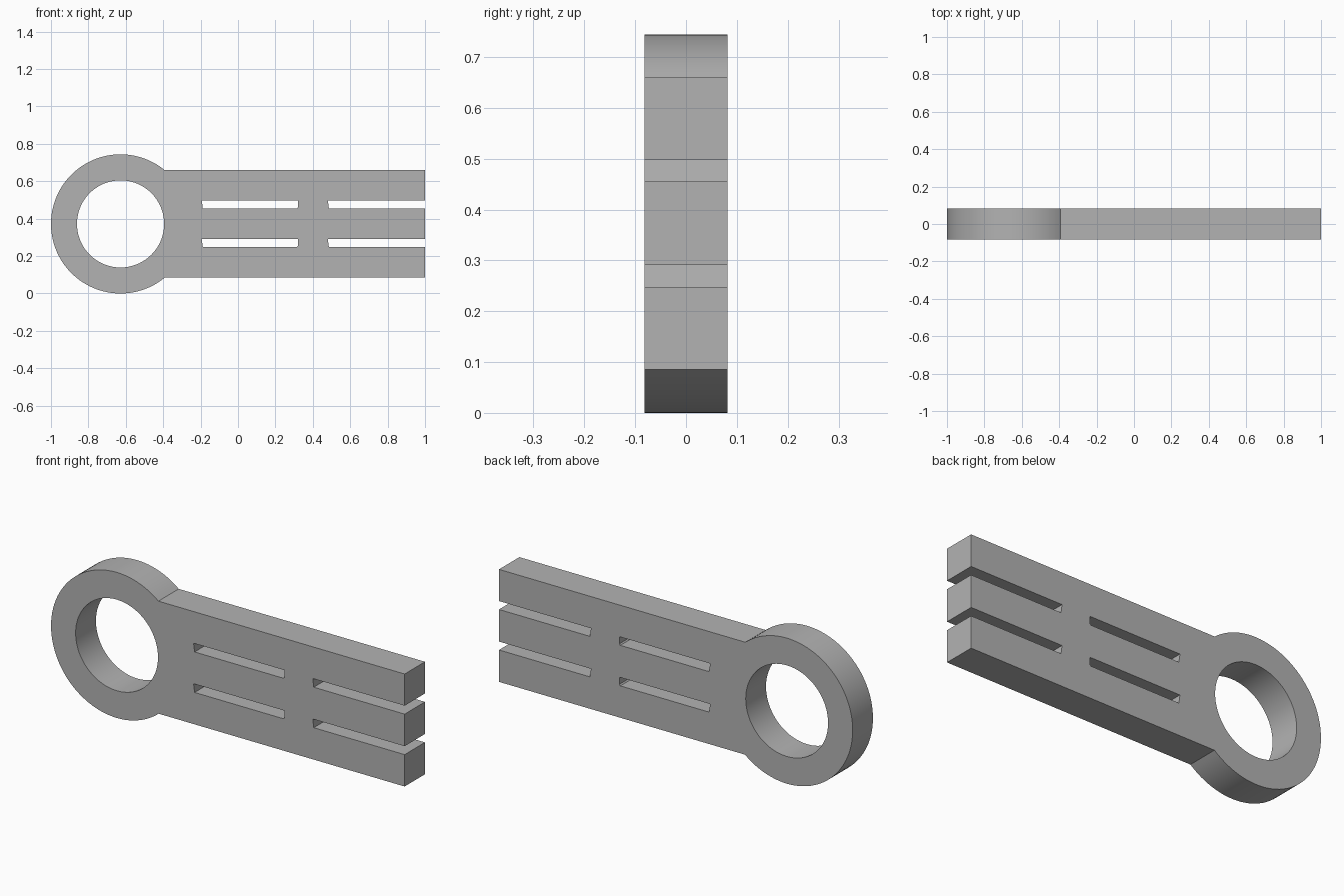
import bpy, bmesh
from math import sin, cos, pi, asin, radians

cube = bpy.data.objects.get("Cube")
if cube:
    bpy.data.objects.remove(cube, do_unlink=True)

CX, CZ, R_OUT, R_IN = -0.628, 0.372, 0.372, 0.233
BOTTOM, TOP, END, HALF = 0.085, 0.66, 1.0, 0.082
SLOTS = [(0.248, 0.291), (0.455, 0.498)]
TAPER = 0.006

grey = bpy.data.materials.new("plain grey")
grey.use_nodes = True
colour = (0.45, 0.45, 0.45, 1)
grey.diffuse_color = colour
grey.node_tree.nodes["Principled BSDF"].inputs["Base Color"].default_value = colour


def arc(radius, start, stop, steps):
    angles = [start + (stop - start) * i / steps for i in range(steps + 1)]
    return [(CX + radius * cos(a), CZ + radius * sin(a)) for a in angles]


# Outer outline: eye arc, then the bar with notches open at its end
a_top, a_low = asin((TOP - CZ) / R_OUT), asin((BOTTOM - CZ) / R_OUT)
outline = arc(R_OUT, a_top, 2 * pi + a_low, 72) + [(END, BOTTOM)]
for low, high in SLOTS:
    outline += [(END, low), (0.48 + TAPER, low), (0.48, high), (END, high)]
outline.append((END, TOP))

# Round eye hole and closed slots
loops = [outline, arc(R_IN, 0, 2 * pi, 72)[:-1]]
for low, high in SLOTS:
    loops.append([(-0.188, low), (0.32 - TAPER, low), (0.32, low + TAPER),
                  (0.32, high), (-0.188 - TAPER, high)])

# Filled and extruded profile
curve = bpy.data.curves.new("bar_profile", "CURVE")
curve.dimensions = "2D"
curve.fill_mode = "BOTH"
curve.extrude = HALF
for loop in loops:
    spline = curve.splines.new("POLY")
    spline.points.add(len(loop) - 1)
    for point, (x, z) in zip(spline.points, loop):
        point.co = (x, z, 0, 1)
    spline.use_cyclic_u = True

helper = bpy.data.objects.new("profile_helper", curve)
bpy.context.collection.objects.link(helper)
bpy.context.view_layer.update()
mesh = bpy.data.meshes.new_from_object(
    helper.evaluated_get(bpy.context.evaluated_depsgraph_get()))
bpy.data.objects.remove(helper, do_unlink=True)

# Stand the profile upright and weld the caps to the walls
bm = bmesh.new()
bm.from_mesh(mesh)
for v in bm.verts:
    v.co = (v.co.x, -v.co.z, v.co.y)
bmesh.ops.remove_doubles(bm, verts=bm.verts, dist=0.0002)
bmesh.ops.recalc_face_normals(bm, faces=bm.faces)
bm.to_mesh(mesh)
bm.free()
mesh.materials.clear()
mesh.materials.append(grey)

bar = bpy.data.objects.new("slotted_eye_bar", mesh)
bpy.context.collection.objects.link(bar)
bpy.context.view_layer.objects.active = bar
bar.select_set(True)
bpy.ops.object.shade_smooth_by_angle(angle=radians(25))
